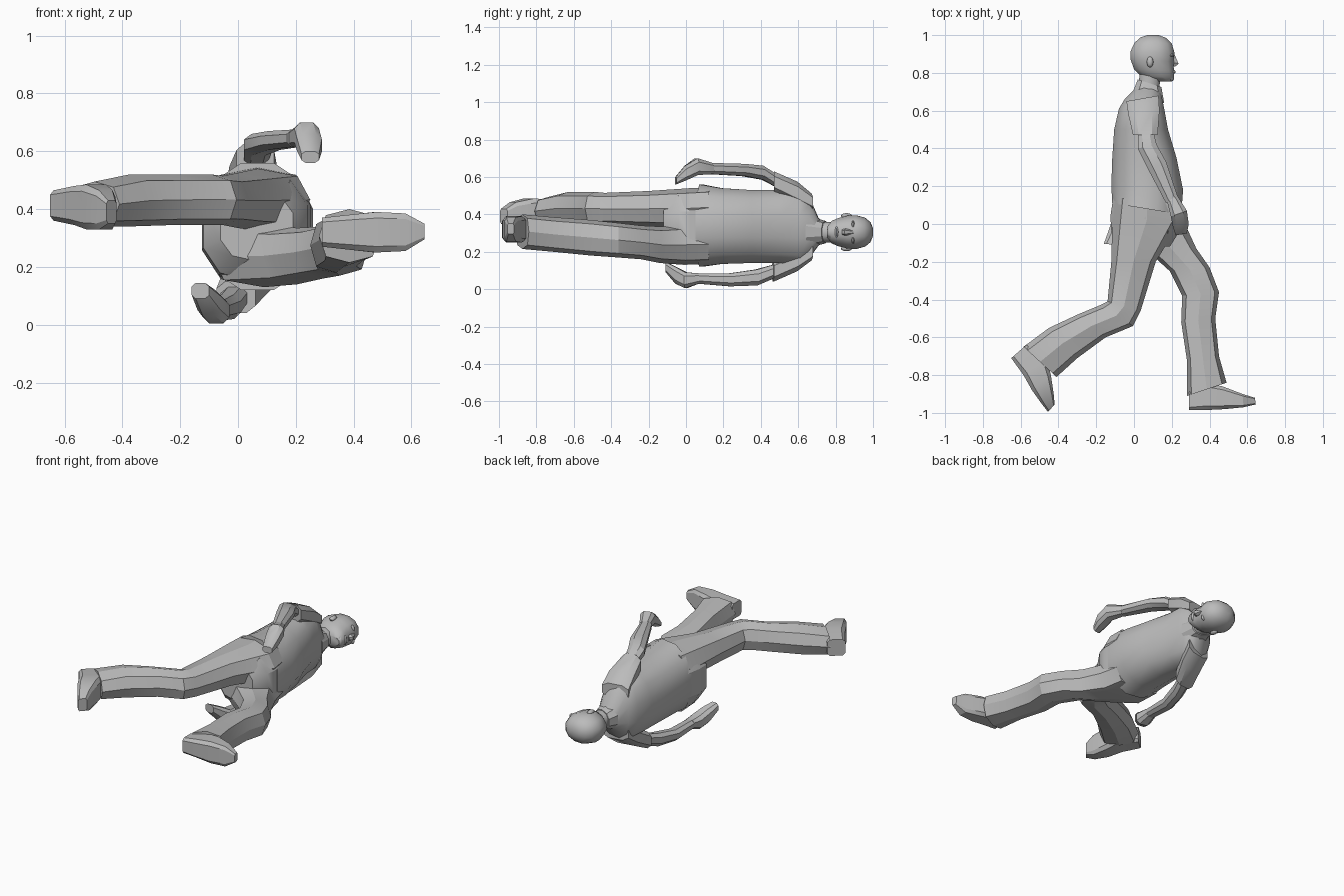
import bpy, bmesh, math
from mathutils import Vector

old = bpy.data.objects.get("Cube")
if old:
    bpy.data.objects.remove(old, do_unlink=True)

GREY = (0.5, 0.5, 0.5, 1.0)
mat = bpy.data.materials.new("plain grey")
mat.use_nodes = True
mat.diffuse_color = GREY
bsdf = next(n for n in mat.node_tree.nodes if n.type == 'BSDF_PRINCIPLED')
bsdf.inputs["Base Color"].default_value = GREY
bsdf.inputs["Roughness"].default_value = 0.8


def finish(bm, name, angle):
    """Turn a bmesh into a shaded, coloured object."""
    bmesh.ops.recalc_face_normals(bm, faces=bm.faces)
    me = bpy.data.meshes.new(name)
    bm.to_mesh(me)
    bm.free()
    me.materials.append(mat)
    ob = bpy.data.objects.new(name, me)
    bpy.context.collection.objects.link(ob)
    bpy.ops.object.select_all(action='DESELECT')
    ob.select_set(True)
    bpy.context.view_layer.objects.active = ob
    bpy.ops.object.shade_smooth_by_angle(angle=math.radians(angle))


def section(sides, power, ridge):
    """Unit rounded outline; a ridge puts a corner at the front and back."""
    pts = []
    for i in range(sides):
        t = 2 * math.pi * (i + (0 if ridge else 0.5)) / sides
        pts.append([math.copysign(abs(v) ** power, v) if abs(v) > 1e-6 else 0.0
                    for v in (math.cos(t), math.sin(t))])
    cmax = max(p[0] for p in pts)
    smax = max(p[1] for p in pts)
    return [(c / cmax, s / smax) for c, s in pts]


def loft(name, rings, sides=8, power=0.85, angle=32, ridge=False):
    """Skin rings given as (back x, back y, front x, front y, low z, high z)."""
    bm = bmesh.new()
    outline = section(sides, power, ridge)
    loops = []
    for bx, by, fx, fy, z0, z1 in rings:
        mid = Vector(((bx + fx) / 2, (by + fy) / 2, (z0 + z1) / 2))
        across = Vector(((fx - bx) / 2, (fy - by) / 2, 0))
        side = Vector((0, 0, (z1 - z0) / 2))
        loops.append([bm.verts.new(mid + across * c + side * s) for c, s in outline])
    for a, b in zip(loops, loops[1:]):
        for i in range(sides):
            j = (i + 1) % sides
            bm.faces.new((a[i], a[j], b[j], b[i]))
    bm.faces.new(loops[0])
    bm.faces.new(loops[-1])
    finish(bm, name, angle)


def blob(name, centre, size):
    """Small low-poly ellipsoid."""
    bm = bmesh.new()
    bmesh.ops.create_uvsphere(bm, u_segments=8, v_segments=6, radius=1)
    bmesh.ops.scale(bm, vec=size, verts=bm.verts)
    bmesh.ops.translate(bm, vec=centre, verts=bm.verts)
    finish(bm, name, 50)


# Shirt, with a belly and a slightly flared hem
loft("shirt", [
    (-0.115, 0.11, 0.25, 0.05, 0.12, 0.56),
    (-0.12, 0.20, 0.26, 0.18, 0.135, 0.54),
    (-0.115, 0.35, 0.225, 0.35, 0.14, 0.53),
    (-0.105, 0.50, 0.18, 0.50, 0.14, 0.53),
    (-0.08, 0.61, 0.16, 0.61, 0.13, 0.54),
    (-0.05, 0.66, 0.15, 0.66, 0.165, 0.495),
    (0.00, 0.71, 0.14, 0.70, 0.23, 0.385),
    (0.03, 0.74, 0.13, 0.72, 0.255, 0.355)], sides=12, power=0.9, angle=35)

# Seat of the trousers
loft("trouser_seat", [
    (-0.11, 0.14, 0.24, 0.12, 0.14, 0.54),
    (-0.125, 0.04, 0.25, 0.02, 0.135, 0.54),
    (-0.12, -0.04, 0.24, -0.04, 0.15, 0.53),
    (-0.06, -0.11, 0.19, -0.12, 0.22, 0.46)], sides=10, power=0.8)

# Trouser legs, one bent behind and one stepping ahead
loft("trailing_leg", [
    (-0.10, 0.14, 0.24, 0.12, 0.33, 0.545),
    (-0.115, 0.02, 0.25, 0.02, 0.325, 0.54),
    (-0.12, -0.20, 0.115, -0.20, 0.335, 0.525),
    (-0.14, -0.41, 0.035, -0.46, 0.345, 0.515),
    (-0.18, -0.43, -0.005, -0.54, 0.345, 0.52),
    (-0.30, -0.48, -0.15, -0.60, 0.345, 0.52),
    (-0.45, -0.55, -0.30, -0.71, 0.34, 0.52),
    (-0.585, -0.65, -0.41, -0.81, 0.34, 0.495)], power=0.8, angle=20, ridge=True)
loft("leading_leg", [
    (-0.10, 0.14, 0.24, 0.12, 0.135, 0.345),
    (-0.09, -0.02, 0.27, 0.00, 0.13, 0.345),
    (0.08, -0.15, 0.33, -0.13, 0.14, 0.335),
    (0.19, -0.25, 0.40, -0.23, 0.16, 0.34),
    (0.255, -0.38, 0.45, -0.36, 0.17, 0.355),
    (0.25, -0.52, 0.43, -0.50, 0.18, 0.37),
    (0.28, -0.72, 0.45, -0.70, 0.20, 0.385),
    (0.28, -0.91, 0.49, -0.84, 0.215, 0.40)], power=0.75, angle=24, ridge=True)

# Shoes, lofted from heel to toe with flat soles
loft("trailing_shoe", [
    (-0.65, -0.71, -0.57, -0.64, 0.36, 0.465),
    (-0.585, -0.80, -0.46, -0.72, 0.345, 0.48),
    (-0.54, -0.88, -0.44, -0.80, 0.33, 0.485),
    (-0.49, -0.95, -0.425, -0.90, 0.33, 0.465),
    (-0.455, -0.995, -0.42, -0.955, 0.35, 0.43)], power=0.4, angle=22)
loft("leading_shoe", [
    (0.29, -0.985, 0.29, -0.89, 0.27, 0.37),
    (0.38, -0.985, 0.38, -0.84, 0.26, 0.38),
    (0.48, -0.98, 0.47, -0.86, 0.25, 0.39),
    (0.58, -0.97, 0.575, -0.90, 0.255, 0.385),
    (0.645, -0.955, 0.64, -0.92, 0.295, 0.35)], power=0.4, angle=22)

# Short sleeves
loft("forward_sleeve", [
    (-0.04, 0.65, 0.13, 0.68, 0.42, 0.51),
    (-0.03, 0.58, 0.135, 0.60, 0.455, 0.575),
    (-0.005, 0.47, 0.125, 0.47, 0.52, 0.63)], power=0.7)
loft("backward_sleeve", [
    (-0.04, 0.65, 0.13, 0.68, 0.155, 0.25),
    (-0.05, 0.57, 0.115, 0.60, 0.095, 0.215),
    (-0.075, 0.46, 0.06, 0.47, 0.04, 0.15)], power=0.7)

# Bare arms and hands
loft("forward_arm", [
    (0.02, 0.50, 0.10, 0.50, 0.535, 0.605),
    (0.02, 0.40, 0.12, 0.42, 0.585, 0.66),
    (0.08, 0.28, 0.17, 0.33, 0.605, 0.67),
    (0.17, 0.11, 0.23, 0.15, 0.615, 0.675)])
loft("forward_hand", [
    (0.175, 0.12, 0.23, 0.15, 0.615, 0.675),
    (0.195, 0.04, 0.28, 0.07, 0.61, 0.70),
    (0.205, -0.01, 0.29, 0.00, 0.58, 0.66),
    (0.22, -0.06, 0.28, -0.05, 0.56, 0.60)], power=0.7)
loft("backward_arm", [
    (-0.05, 0.50, 0.04, 0.50, 0.07, 0.14),
    (-0.08, 0.36, 0.01, 0.39, 0.02, 0.105),
    (-0.11, 0.23, -0.03, 0.24, 0.015, 0.085),
    (-0.11, 0.05, -0.04, 0.06, 0.03, 0.085)])
loft("backward_hand", [
    (-0.11, 0.07, -0.04, 0.07, 0.03, 0.085),
    (-0.12, 0.01, -0.03, -0.01, 0.005, 0.09),
    (-0.14, -0.05, -0.06, -0.06, 0.03, 0.12),
    (-0.16, -0.105, -0.10, -0.11, 0.09, 0.145)], power=0.7)

# Neck and shirt collar
loft("neck", [
    (0.02, 0.68, 0.13, 0.66, 0.25, 0.36),
    (0.03, 0.80, 0.14, 0.79, 0.25, 0.36)], sides=10, angle=50)
loft("collar", [
    (-0.01, 0.69, 0.16, 0.64, 0.225, 0.39),
    (0.02, 0.765, 0.145, 0.725, 0.245, 0.365)], sides=10, angle=30)

# Head
loft("head", [
    (0.09, 0.755, 0.20, 0.755, 0.275, 0.335),
    (0.035, 0.785, 0.213, 0.775, 0.245, 0.365),
    (0.00, 0.82, 0.212, 0.81, 0.23, 0.38),
    (-0.018, 0.87, 0.208, 0.86, 0.217, 0.393),
    (-0.018, 0.915, 0.215, 0.905, 0.215, 0.395),
    (0.003, 0.96, 0.20, 0.955, 0.228, 0.382),
    (0.035, 0.988, 0.17, 0.985, 0.252, 0.358),
    (0.07, 1.00, 0.13, 1.00, 0.285, 0.325)], sides=12, power=0.92, angle=40)

# Facial features
loft("nose", [
    (0.19, 0.895, 0.216, 0.895, 0.296, 0.314),
    (0.19, 0.86, 0.236, 0.848, 0.286, 0.324),
    (0.19, 0.835, 0.22, 0.835, 0.29, 0.32)], sides=6)
blob("lips", (0.207, 0.805, 0.305), (0.014, 0.011, 0.03))
blob("chin", (0.195, 0.772, 0.305), (0.018, 0.018, 0.03))
for tag, s in (("upper", 1), ("lower", -1)):
    blob(tag + "_brow", (0.200, 0.893, 0.305 + s * 0.036), (0.014, 0.008, 0.027))
    blob(tag + "_ear", (0.085, 0.858, 0.305 + s * 0.088), (0.018, 0.03, 0.014))
